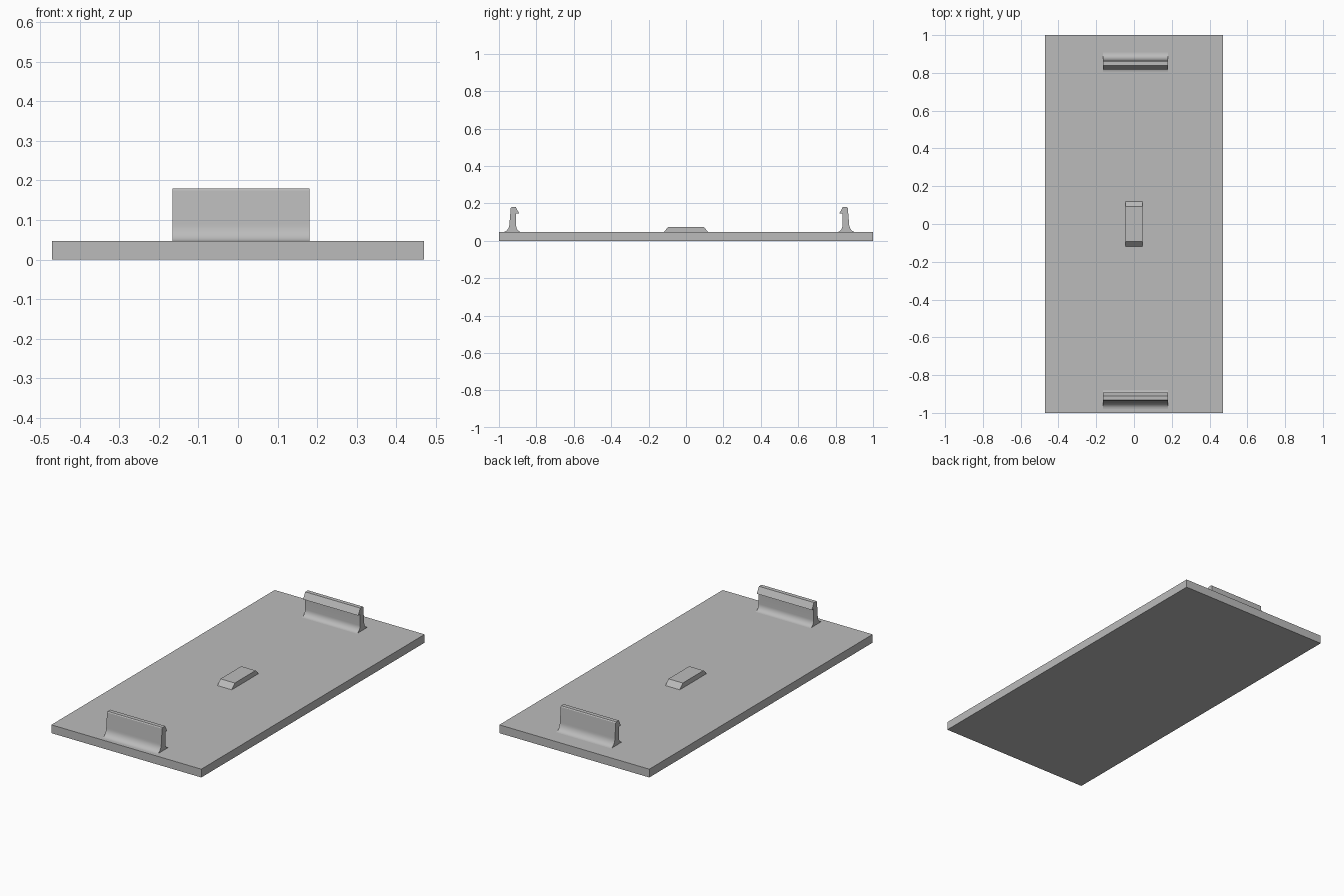
import bpy, bmesh, math

if "Cube" in bpy.data.objects:
    bpy.data.objects.remove(bpy.data.objects["Cube"])

grey = bpy.data.materials.new("light grey")
grey.diffuse_color = (0.5, 0.5, 0.5, 1)
grey.use_nodes = True
grey.node_tree.nodes["Principled BSDF"].inputs["Base Color"].default_value = grey.diffuse_color

PLATE_TOP = 0.047


def extrude_profile(name, points, x0, x1, smooth=False):
    """Extrude a closed (y, z) profile along x."""
    bm = bmesh.new()
    face = bm.faces.new([bm.verts.new((x0, y, z)) for y, z in points])
    ext = bmesh.ops.extrude_face_region(bm, geom=[face])
    moved = [v for v in ext["geom"] if isinstance(v, bmesh.types.BMVert)]
    bmesh.ops.translate(bm, verts=moved, vec=(x1 - x0, 0, 0))
    bmesh.ops.recalc_face_normals(bm, faces=bm.faces)
    mesh = bpy.data.meshes.new(name)
    bm.to_mesh(mesh)
    bm.free()
    mesh.materials.append(grey)
    obj = bpy.data.objects.new(name, mesh)
    bpy.context.collection.objects.link(obj)
    if smooth:
        bpy.ops.object.select_all(action='DESELECT')
        obj.select_set(True)
        bpy.context.view_layer.objects.active = obj
        bpy.ops.object.shade_smooth_by_angle(angle=math.radians(25))
    return obj


def fillet(y_foot, y_shaft, height, steps=8):
    """Concave quarter curve from the plate up to the shaft."""
    return [(y_foot + (y_shaft - y_foot) * math.sin(a),
             PLATE_TOP + height * (1 - math.cos(a)))
            for a in (math.pi / 2 * i / steps for i in range(steps + 1))]


# Base plate
extrude_profile("base_plate", [(-1, 0), (1, 0), (1, PLATE_TOP), (-1, PLATE_TOP)], -0.47, 0.47)

# Centre pad with sloped ends
extrude_profile("centre_pad", [(-0.12, PLATE_TOP), (0.12, PLATE_TOP),
                               (0.093, 0.075), (-0.093, 0.075)], -0.045, 0.045)

# Snap clips: filleted shaft with an inward barb, mirrored about a shared middle
outer = fillet(0.943, 0.908, 0.045)
inner = fillet(0.842, 0.872, 0.035)
clip = outer + [(0.901, 0.175), (0.897, 0.18), (0.874, 0.18),
                (0.855, 0.145), (0.872, 0.145)] + inner[::-1]
for name, side in (("front_clip", -1), ("back_clip", 1)):
    extrude_profile(name, [(side * y - 0.036, z) for y, z in clip], -0.165, 0.18, smooth=True)
